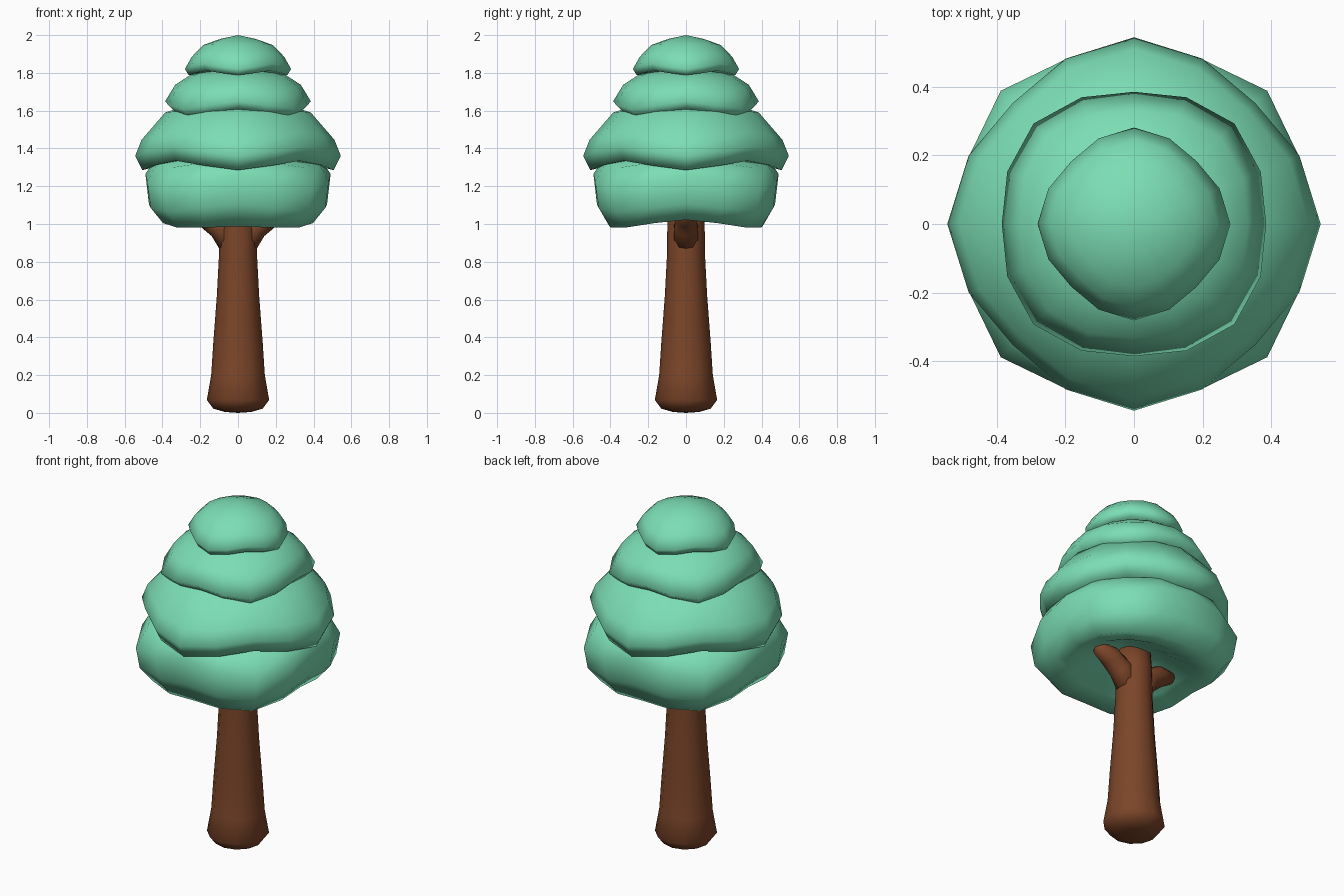
import bpy, bmesh, math
from mathutils import Vector

if "Cube" in bpy.data.objects:
    bpy.data.objects.remove(bpy.data.objects["Cube"])


def material(name, rgb):
    m = bpy.data.materials.new(name)
    m.diffuse_color = (*rgb, 1)
    m.use_nodes = True
    m.node_tree.nodes["Principled BSDF"].inputs["Base Color"].default_value = m.diffuse_color
    return m


GREEN = material("leaf_green", (0.20, 0.73, 0.46))
BROWN = material("bark_brown", (0.20, 0.06, 0.022))


def loft(name, rings, mat):
    """Skin a list of rings; single-point rings become poles."""
    bm = bmesh.new()
    loops = [[bm.verts.new(p) for p in ring] for ring in rings]
    for a, b in zip(loops, loops[1:]):
        n = max(len(a), len(b))
        for i in range(n):
            j = (i + 1) % n
            if len(a) == 1:
                bm.faces.new((a[0], b[j], b[i]))
            elif len(b) == 1:
                bm.faces.new((a[i], a[j], b[0]))
            else:
                bm.faces.new((a[i], a[j], b[j], b[i]))
    bmesh.ops.recalc_face_normals(bm, faces=bm.faces)
    for f in bm.faces:
        f.smooth = True
    me = bpy.data.meshes.new(name)
    bm.to_mesh(me)
    bm.free()
    me.materials.append(mat)
    ob = bpy.data.objects.new(name, me)
    bpy.context.collection.objects.link(ob)
    return ob


def foliage(name, profile, sign, k, tilt=0.0):
    """Rounded-square tier; corners droop. sign +1: corners on the axes, -1: on diagonals."""
    rings = []
    for n, (r, z, droop) in enumerate(profile):
        if r == 0:
            rings.append([(0, 0, z)])
            continue
        ring = []
        for i in range(16):
            t = math.tau * i / 16
            c = sign * math.cos(4 * t)
            rr = r * (1 + k * c)
            lift = tilt * math.cos(2 * t) if n in (1, 2, 3) else 0
            ring.append((rr * math.cos(t), rr * math.sin(t), z - droop * c + lift))
        rings.append(ring)
    return loft(name, rings, GREEN)


# Foliage tiers, bottom to top (mean radius, mean height, corner droop)
foliage("foliage_bottom", [(0, 1.12, 0), (0.16, 1.09, 0), (0.31, 1.02, 0.008),
                           (0.43, 0.993, 0.012), (0.50, 1.085, 0.02),
                           (0.52, 1.225, 0.04), (0.46, 1.325, 0.025),
                           (0.25, 1.37, 0), (0, 1.38, 0)], -1, 0.057, 0.017)
foliage("foliage_lower_middle", [(0, 1.36, 0), (0.35, 1.33, 0.01), (0.485, 1.31, 0.025),
                                 (0.522, 1.385, 0.025), (0.49, 1.465, 0.02),
                                 (0.37, 1.595, 0.005), (0.2, 1.65, 0), (0, 1.67, 0)], 1, 0.043)
foliage("foliage_upper_middle", [(0, 1.61, 0), (0.24, 1.59, 0.01), (0.345, 1.58, 0.022),
                                 (0.40, 1.63, 0.02), (0.345, 1.725, 0.012),
                                 (0.26, 1.785, 0.005), (0.14, 1.82, 0), (0, 1.83, 0)], -1, 0.036)
foliage("foliage_top", [(0, 1.81, 0), (0.17, 1.8, 0.005), (0.25, 1.80, 0.012),
                        (0.27, 1.835, 0.015), (0.235, 1.895, 0.01),
                        (0.178, 1.95, 0.003), (0.09, 1.98, 0), (0, 2.0, 0)], 1, 0.042)

# Trunk
trunk_profile = [(0.07, 0.005), (0.13, 0.022), (0.165, 0.068), (0.142, 0.2), (0.131, 0.37),
                 (0.112, 0.62), (0.1, 0.85), (0.099, 1.0), (0.09, 1.12)]
loft("trunk", [[(0, 0, 0)]] +
     [[(r * math.cos(math.tau * i / 12), r * math.sin(math.tau * i / 12), z) for i in range(12)]
      for r, z in trunk_profile] + [[(0, 0, 1.14)]], BROWN)

# Two short forks under the canopy
path = [(0.03, 0.88, 0.065), (0.09, 0.98, 0.066), (0.17, 1.035, 0.058), (0.25, 1.055, 0.036)]
for side, label in ((1, "right"), (-1, "left")):
    rings = []
    for n, (x, z, r) in enumerate(path):
        p0, p1 = path[max(n - 1, 0)], path[min(n + 1, len(path) - 1)]
        d = Vector((p1[0] - p0[0], 0, p1[1] - p0[1])).normalized()
        u = Vector((-d.z, 0, d.x))
        ring = []
        for i in range(10):
            t = math.tau * i / 10
            p = Vector((x, 0, z)) + u * r * math.cos(t) + Vector((0, r * math.sin(t), 0))
            ring.append((p.x * side, p.y, p.z))
        rings.append(ring)
    rings = [[(0.02 * side, 0, 0.88)]] + rings + [[(0.265 * side, 0, 1.06)]]
    loft("fork_" + label, rings, BROWN)
